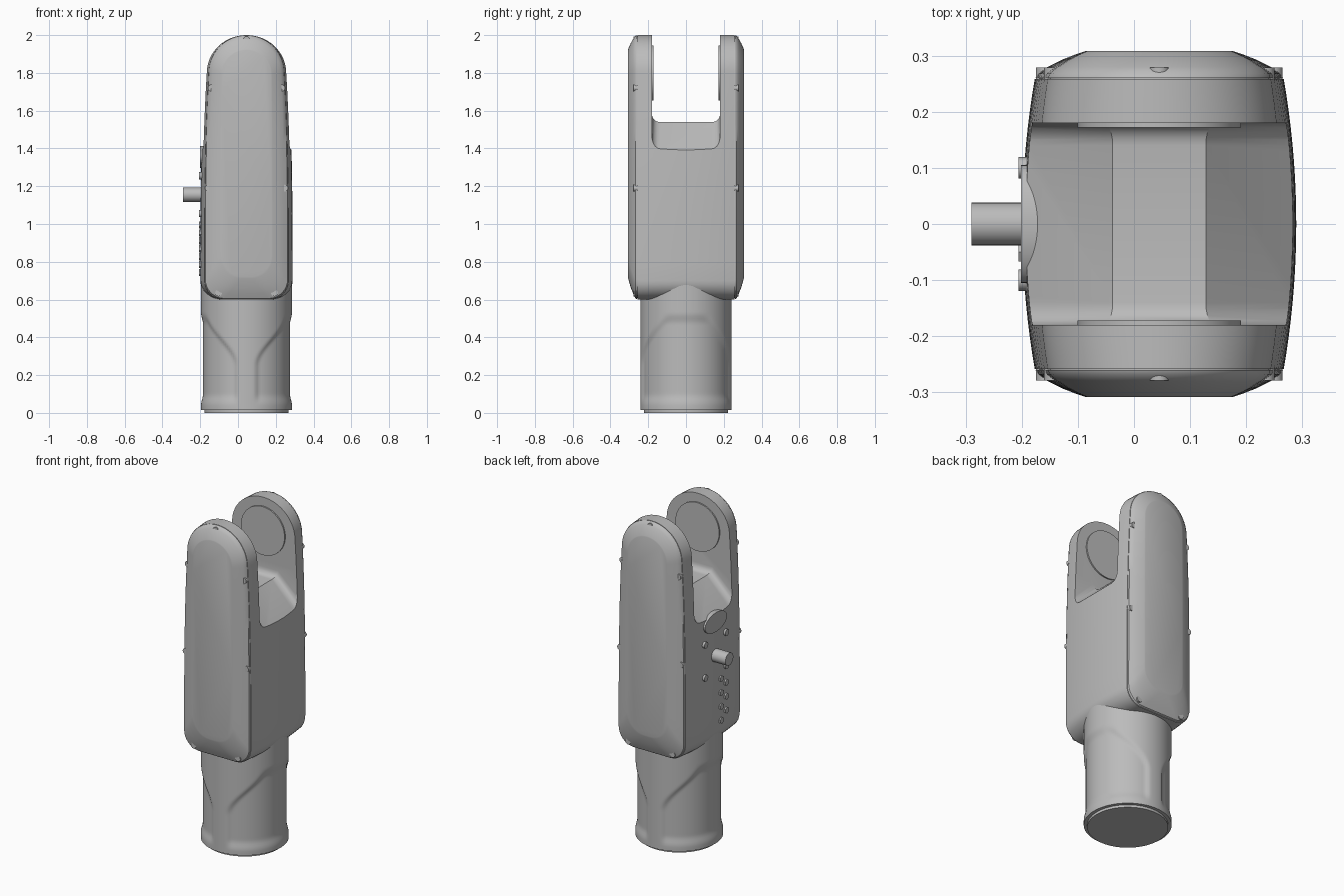
import bpy, bmesh, math
from mathutils import Vector, Matrix

if "Cube" in bpy.data.objects:
    bpy.data.objects.remove(bpy.data.objects["Cube"])

CX = 0.045
grey = bpy.data.materials.new("plain_grey")
grey.diffuse_color = (0.5, 0.5, 0.5, 1)
grey.use_nodes = True
grey.node_tree.nodes["Principled BSDF"].inputs["Base Color"].default_value = grey.diffuse_color


def finish(name, bm, angle=30):
    bmesh.ops.recalc_face_normals(bm, faces=bm.faces)
    me = bpy.data.meshes.new(name)
    bm.to_mesh(me)
    bm.free()
    me.materials.append(grey)
    ob = bpy.data.objects.new(name, me)
    bpy.context.collection.objects.link(ob)
    smooth(ob, angle)
    return ob


def smooth(ob, angle=30):
    bpy.ops.object.select_all(action='DESELECT')
    bpy.context.view_layer.objects.active = ob
    ob.select_set(True)
    bpy.ops.object.shade_smooth_by_angle(angle=math.radians(angle))


def loft(name, rings, angle=30):
    bm = bmesh.new()
    vs = [[bm.verts.new(p) for p in r] for r in rings]
    n = len(rings[0])
    for a, b in zip(vs, vs[1:]):
        for i in range(n):
            j = (i + 1) % n
            bm.faces.new((a[i], a[j], b[j], b[i]))
    bm.faces.new(vs[0])
    bm.faces.new(vs[-1])
    return finish(name, bm, angle)


def rod(name, a, b, r, seg=24, squash=1.0):
    # cylinder from a to b, optionally squashed in z
    a, b = Vector(a), Vector(b)
    d = b - a
    m = Matrix.Translation((a + b) / 2) @ Matrix.Diagonal((1, 1, squash, 1)) @ d.to_track_quat('Z', 'Y').to_matrix().to_4x4()
    bm = bmesh.new()
    bmesh.ops.create_cone(bm, cap_ends=True, segments=seg, radius1=r, radius2=r, depth=d.length, matrix=m)
    return finish(name, bm)


def outline(top, bot, z0, z1, rb):
    # right half from top to bottom, then mirrored: rounded head, tapering sides, rounded foot
    half = []
    zs, ze = z1 - top, z0 + rb
    for i in range(1, 17):
        a = math.pi / 2 * i / 16
        half.append((top * math.sin(a), zs + top * math.cos(a)))
    for i in range(1, 13):
        t = i / 12
        half.append((bot - (bot - top) * (1 - t) ** 3, zs + (ze - zs) * t))
    for i in range(1, 9):
        a = math.pi / 2 * i / 8
        half.append((bot - rb + rb * math.cos(a), ze - rb * math.sin(a)))
    return [(0, z1)] + half + [(-x, z) for x, z in reversed(half)]


outer = outline(0.2, 0.222, 0.6, 2.0, 0.1)
inner = outline(0.13, 0.132, 0.72, 1.92, 0.115)

# fork body with sides bulging toward the middle
rings = []
for k in range(25):
    y = -0.258 + 0.516 * k / 24
    s = 1 + 0.1 * (1 - (y / 0.258) ** 2)
    rings.append([(CX + x * s, y, z) for x, z in outer])
body = loft("fork_body", rings)

# slot between the fork arms, with a ridged floor and rounded corners
prof = [(-0.33, 1.305), (-0.083, 1.54), (0.083, 1.54), (0.33, 1.305), (0.33, 2.2), (-0.33, 2.2)]
bm = bmesh.new()
sides = [[bm.verts.new((CX + x, y, z)) for x, z in prof] for y in (-0.18, 0.18)]
for i in range(6):
    j = (i + 1) % 6
    bm.faces.new((sides[0][i], sides[0][j], sides[1][j], sides[1][i]))
for s in sides:
    bm.faces.new(s)
bmesh.ops.recalc_face_normals(bm, faces=bm.faces)
edges = [bm.edges.get((s[i], s[i + 1])) for s in sides for i in range(3)]
bmesh.ops.bevel(bm, geom=edges, offset=0.04, segments=5, profile=0.5, affect='EDGES')
cutter = finish("slot_cutter", bm)
cutter.hide_render = True
mod = body.modifiers.new("slot", 'BOOLEAN')
mod.operation = 'DIFFERENCE'
mod.solver = 'EXACT'
mod.object = cutter
bpy.context.view_layer.objects.active = body
bpy.ops.object.modifier_move_to_index(modifier="slot", index=0)
bpy.ops.object.modifier_apply(modifier="slot")
bpy.data.objects.remove(cutter)

# side covers, joint discs and cover screws, mirrored front and back
layers = [(0.25, 0.06), (0.26, 0.06), (0.2601, 0.015), (0.268, 0.05), (0.28, 0.26),
          (0.292, 0.52), (0.302, 0.8), (0.306, 0.93), (0.308, 1.0)]
screws = [(0, 1.975)] + [(s * x, z) for x, z in ((0.187, 1.72), (0.202, 1.19), (0.148, 0.635)) for s in (-1, 1)]
for side, label in ((-1, "front"), (1, "back")):
    loft(label + "_cover", [[(CX + a[0] + (b[0] - a[0]) * t, side * y, a[1] + (b[1] - a[1]) * t)
                             for a, b in zip(outer, inner)] for y, t in layers], 35)
    rod(label + "_joint_disc", (CX, side * 0.19, 1.8), (CX, side * 0.172, 1.8), 0.146, 64)
    for x, z in screws:
        rod(label + "_cover_screw", (CX + x, side * 0.25, z), (CX + x, side * 0.279, z), 0.018, 16)


def ease(t):
    t = min(1, max(0, t))
    return t * t * (3 - 2 * t)


# round neck: sides recessed slightly, leaving a funnel shaped web front and back
rings = []
for k in range(57):
    z = 0.015 + 0.695 * k / 56
    web = 0.04 + 0.16 * ease((z - 0.25) / 0.27)
    band = ease((z - 0.04) / 0.06) * (1 - ease((z - 0.47) / 0.06))
    ring = []
    for i in range(128):
        a = 2 * math.pi * i / 128
        x = 0.241 * math.cos(a)
        r = 0.241 - 0.011 * band * ease((abs(x) - web) / 0.03)
        ring.append((CX + r * math.cos(a), r * math.sin(a), z))
    rings.append(ring)
loft("neck", rings)
rod("base_disc", (CX, 0, 0), (CX, 0, 0.03), 0.222, 64)

# left side: shaft, oval plate, bolts and small studs
rod("side_shaft", (-0.29, 0, 1.155), (-0.15, 0, 1.155), 0.038, 32)
rod("oval_plate", (-0.201, 0, 1.355), (-0.17, 0, 1.355), 0.105, 48, 0.55)
for y in (-0.1, 0.1):
    for z in (1.055, 1.255):
        rod("side_bolt", (-0.206, y, z), (-0.17, y, z), 0.019, 16)
for i in range(7):
    rod("side_stud", (-0.206, -0.1 if i % 2 else -0.05, 0.995 - 0.042 * i),
        (-0.17, -0.1 if i % 2 else -0.05, 0.995 - 0.042 * i), 0.019, 6)

smooth(body)
